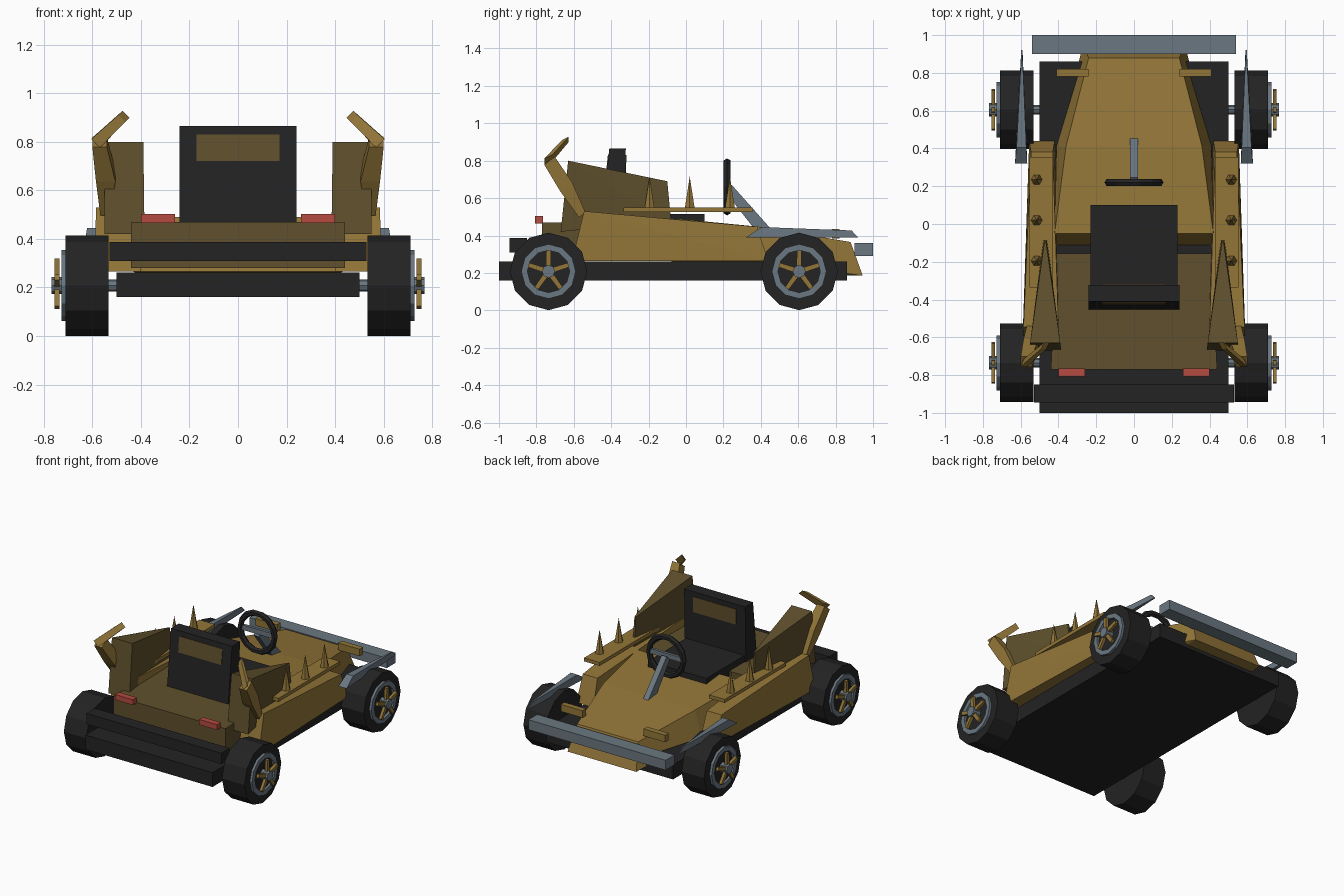
import bpy, bmesh, math
from mathutils import Vector

if "Cube" in bpy.data.objects:
    bpy.data.objects.remove(bpy.data.objects["Cube"])


def material(name, rgb):
    m = bpy.data.materials.new(name)
    m.diffuse_color = (*rgb, 1)
    m.use_nodes = True
    m.node_tree.nodes["Principled BSDF"].inputs["Base Color"].default_value = m.diffuse_color
    return m


GOLD = material("gold paint", (0.29, 0.18, 0.04))
OLIVE = material("dark olive gold", (0.115, 0.08, 0.026))
BLACK = material("black rubber", (0.017, 0.017, 0.017))
STEEL = material("blue grey steel", (0.145, 0.185, 0.22))
RED = material("red light", (0.46, 0.07, 0.05))


def add(name, mat, bm):
    bmesh.ops.recalc_face_normals(bm, faces=bm.faces)
    me = bpy.data.meshes.new(name)
    bm.to_mesh(me)
    bm.free()
    me.materials.append(mat)
    ob = bpy.data.objects.new(name, me)
    bpy.context.collection.objects.link(ob)
    return ob


def hull(name, mat, pts):
    """Convex solid around a few points."""
    bm = bmesh.new()
    for p in pts:
        bm.verts.new(p)
    bmesh.ops.convex_hull(bm, input=bm.verts[:])
    bmesh.ops.dissolve_limit(bm, angle_limit=0.01, verts=bm.verts[:], edges=bm.edges[:])
    return add(name, mat, bm)


def box(name, mat, xs, ys, zs):
    return hull(name, mat, [(x, y, z) for x in xs for y in ys for z in zs])


def both(name, mat, pts):
    """Same solid on the left and right."""
    for side, s in (("left", -1), ("right", 1)):
        hull(f"{name}_{side}", mat, [(s * x, y, z) for x, y, z in pts])


def circle(x, y, z, r, n):
    return [(x, y + r * math.sin(2 * math.pi * i / n), z + r * math.cos(2 * math.pi * i / n))
            for i in range(n)]


def ring(name, mat, profile, n, y, z):
    """Closed (x, radius) profile turned about the x direction."""
    bm = bmesh.new()
    loops = [[bm.verts.new(p) for p in circle(x, y, z, r, n)] for x, r in profile]
    for k in range(len(loops)):
        a, b = loops[k], loops[(k + 1) % len(loops)]
        for i in range(n):
            j = (i + 1) % n
            bm.faces.new((a[i], a[j], b[j], b[i]))
    return add(name, mat, bm)


def square(c, u, v, a, b):
    """Four corners round point c, half sizes a along u and b along v."""
    c, u, v = Vector(c), Vector(u).normalized(), Vector(v).normalized()
    return [tuple(c + u * a * i + v * b * j) for i in (-1, 1) for j in (-1, 1)]


# floor and bumpers
box("floor_pan", BLACK, (-0.5, 0.5), (-1, 0.86), (0.16, 0.262))
box("rear_bumper", BLACK, (-0.53, 0.53), (-0.945, -0.85), (0.31, 0.387))
box("front_bumper", STEEL, (-0.54, 0.54), (0.9, 1), (0.29, 0.36))

# nose, tapering to the front
hull("nose", GOLD, [(s * x, y, z) for s in (-1, 1) for x, y, z in (
    (0.24, 0.88, 0.365), (0.27, 0.945, 0.185), (0.27, 0.86, 0.185), (0.36, 0.41, 0.445),
    (0.42, -0.05, 0.49), (0.43, -0.11, 0.265), (0.41, 0.41, 0.265))])
both("nose_block", GOLD, [(x, y, z) for x in (0.24, 0.41) for y in (0.78, 0.82)
                          for z in (0.385, 0.435)])

# rear deck and tail lights
hull("rear_deck", OLIVE, [(s * x, y, z) for s in (-1, 1) for z in (0.28, 0.47)
                          for x, y in ((0.41, -0.155), (0.44, -0.77))])
both("tail_light", RED, [(x, y, z) for x in (0.26, 0.4) for y in (-0.808, -0.765)
                         for z in (0.465, 0.503)])

# side pods
both("side_pod", GOLD, [
    (0.43, 0.38, 0.447), (0.545, 0.38, 0.447), (0.42, 0.44, 0.265), (0.555, 0.44, 0.265),
    (0.40, -0.545, 0.53), (0.585, -0.545, 0.53), (0.40, -0.61, 0.265), (0.59, -0.61, 0.265)])

# wedge fins behind the seat
both("rear_fin", OLIVE, [
    (0.39, -0.63, 0.8), (0.55, -0.63, 0.8), (0.385, -0.67, 0.42), (0.55, -0.67, 0.42),
    (0.465, -0.10, 0.69), (0.475, -0.10, 0.69), (0.46, -0.08, 0.48), (0.48, -0.08, 0.48)])

# bent horns on the fins
side, along = (1, 0, 0), (0, 0.8, 0.6)
both("horn_lower", GOLD, square((0.545, -0.555, 0.51), side, along, 0.022, 0.022)
     + square((0.545, -0.64, 0.66), side, along, 0.04, 0.04)
     + square((0.57, -0.73, 0.8), side, along, 0.03, 0.035))
both("horn_tip", GOLD, square((0.575, -0.735, 0.805), (0.7, 0, 0.7), (0.4, -0.8, -0.4), 0.025, 0.028)
     + square((0.47, -0.645, 0.905), (0.7, 0, 0.7), (0.4, -0.8, -0.4), 0.02, 0.022))

# spike rails
both("spike_rail", GOLD, [(x, y, z) for x in (0.43, 0.553) for y in (-0.335, 0.355)
                          for z in (0.525, 0.55)])
for k, y in enumerate((-0.195, 0.02, 0.235)):
    base = [(0.515 + 0.03 * math.cos(i * math.pi / 3), y + 0.03 * math.sin(i * math.pi / 3), 0.548)
            for i in range(6)]
    both(f"spike_{k + 1}", GOLD, base + [(0.515, y, 0.715)])

# front blades over the wheels
both("front_blade", STEEL, [
    (0.565, 0.32, 0.39), (0.63, 0.32, 0.39), (0.57, 0.405, 0.445), (0.622, 0.405, 0.445),
    (0.59, 0.885, 0.427), (0.597, 0.885, 0.427), (0.59, 0.92, 0.39), (0.597, 0.92, 0.39)])

# seat with panels on both sides of the backrest
box("seat_cushion", BLACK, (-0.23, 0.23), (-0.36, 0.1), (0.4, 0.515))
hull("seat_back", BLACK, [(x, y, z) for x in (-0.24, 0.24) for y, z in (
    (-0.455, 0.45), (-0.41, 0.865), (-0.33, 0.45), (-0.322, 0.865))])
for name, y0, y1 in (("seat_panel_rear", -0.455, -0.41), ("seat_panel_front", -0.33, -0.322)):
    pts = []
    for z in (0.72, 0.83):
        y = y0 + (y1 - y0) * (z - 0.45) / 0.415
        pts += [(x, y + d, z) for x in (-0.17, 0.17) for d in (-0.004, 0.004)]
    hull(name, OLIVE, pts)

# steering
hull("steering_column", STEEL, square((0, 0.225, 0.655), (1, 0, 0), (0, 0.8, 0.6), 0.02, 0.025)
     + square((0, 0.43, 0.41), (1, 0, 0), (0, 0.8, 0.6), 0.02, 0.035))
box("steering_crossbar", STEEL, (-0.135, 0.135), (0.212, 0.232), (0.65, 0.685))
bpy.ops.mesh.primitive_torus_add(major_segments=14, minor_segments=6, major_radius=0.135,
                                 minor_radius=0.021, location=(0, 0.22, 0.66),
                                 rotation=(math.pi / 2, 0, 0))
wheel = bpy.context.object
wheel.name = "steering_wheel"
wheel.data.materials.append(BLACK)

# wheels and axles
Z = 0.208
for end, y in (("rear", -0.735), ("front", 0.605)):
    hull(f"{end}_axle", STEEL, circle(-0.54, y, Z, 0.025, 8) + circle(0.54, y, Z, 0.025, 8))
    for side, s in (("left", -1), ("right", 1)):
        tag = f"{end}_{side}"
        hull(f"{tag}_tyre", BLACK, circle(s * 0.533, y, Z, 0.207, 12) + circle(s * 0.71, y, Z, 0.207, 12))
        ring(f"{tag}_rim", STEEL, [(s * 0.7, 0.146), (s * 0.727, 0.146),
                                   (s * 0.727, 0.113), (s * 0.7, 0.113)], 12, y, Z)
        hull(f"{tag}_hub", STEEL, circle(s * 0.7, y, Z, 0.035, 8) + circle(s * 0.768, y, Z, 0.035, 8))
        for k in range(5):
            a = 2 * math.pi * k / 5
            d, t = Vector((0, math.sin(a), math.cos(a))), Vector((0, math.cos(a), -math.sin(a)))
            c = Vector((s * 0.745, y, Z))
            hull(f"{tag}_spoke_{k + 1}", GOLD,
                 square(c + d * 0.02, (1, 0, 0), t, 0.01, 0.014)
                 + square(c + d * 0.112, (1, 0, 0), t, 0.01, 0.012))
